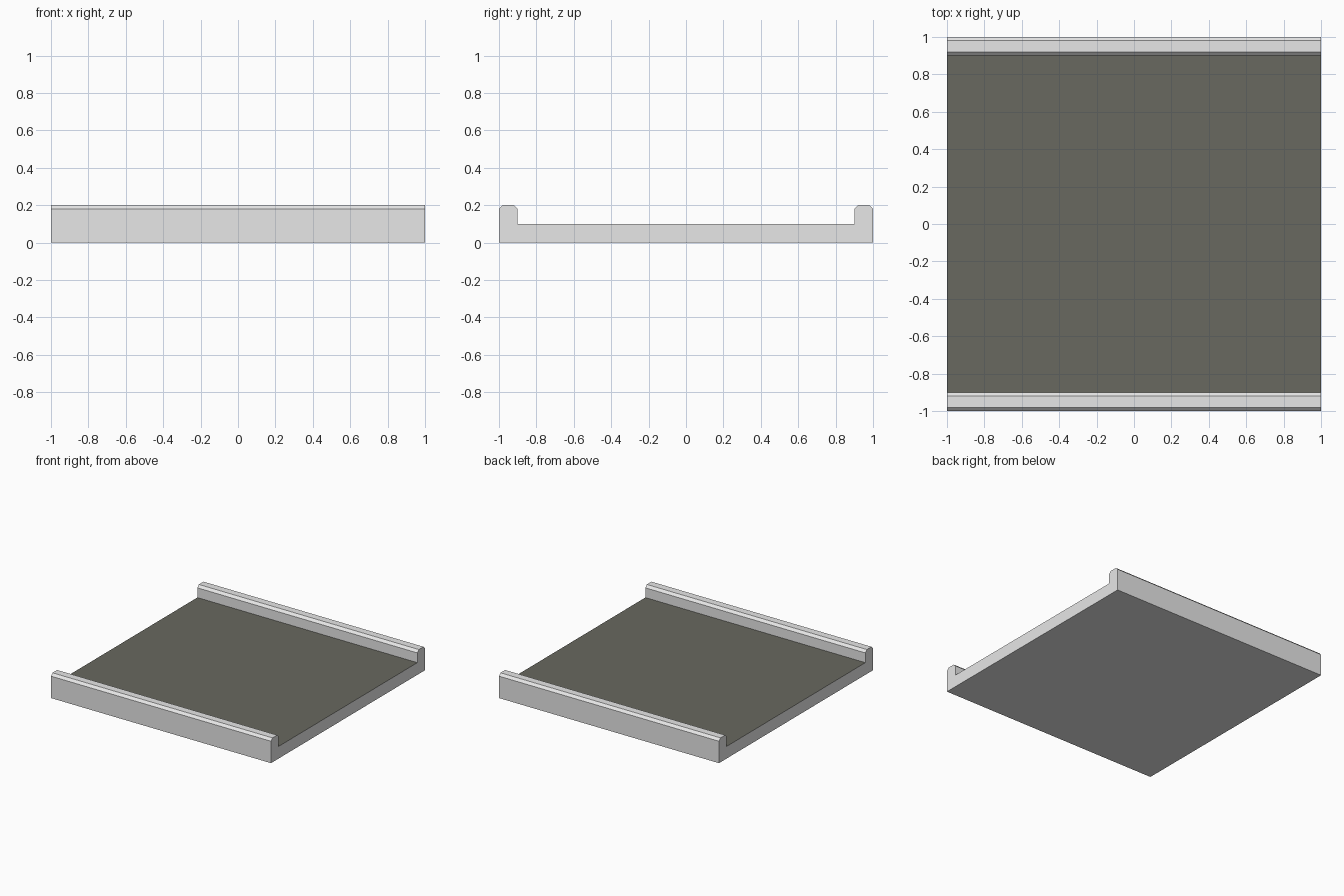
import bpy
import bmesh

if "Cube" in bpy.data.objects:
    bpy.data.objects.remove(bpy.data.objects["Cube"])


def make_material(name, rgb):
    mat = bpy.data.materials.new(name)
    mat.diffuse_color = (*rgb, 1.0)
    mat.use_nodes = True
    mat.node_tree.nodes["Principled BSDF"].inputs["Base Color"].default_value = mat.diffuse_color
    return mat


concrete = make_material("light_concrete", (0.8, 0.8, 0.8))
asphalt = make_material("dark_asphalt", (0.14, 0.14, 0.115))

# Cross-section (y, z): half of the road slab with its chamfered kerb
half = [(0.90, 0.10), (0.90, 0.18), (0.92, 0.20), (0.98, 0.20), (1.00, 0.18), (1.00, 0.0)]
profile = half + [(-y, z) for y, z in reversed(half)]

# Extrude the cross-section along x
bm = bmesh.new()
end = bm.faces.new([bm.verts.new((-1.0, y, z)) for y, z in profile])
extruded = bmesh.ops.extrude_face_region(bm, geom=[end], use_keep_orig=True)
new_verts = [g for g in extruded["geom"] if isinstance(g, bmesh.types.BMVert)]
bmesh.ops.translate(bm, verts=new_verts, vec=(2.0, 0.0, 0.0))
bmesh.ops.recalc_face_normals(bm, faces=bm.faces[:])

# Road surface: the upward face between the kerbs
for face in bm.faces:
    on_road = face.normal.z > 0.9 and face.calc_center_median().z < 0.15
    face.material_index = 1 if on_road else 0

mesh = bpy.data.meshes.new("road_tile")
bm.to_mesh(mesh)
bm.free()
mesh.materials.append(concrete)
mesh.materials.append(asphalt)
bpy.context.collection.objects.link(bpy.data.objects.new("road_tile", mesh))
